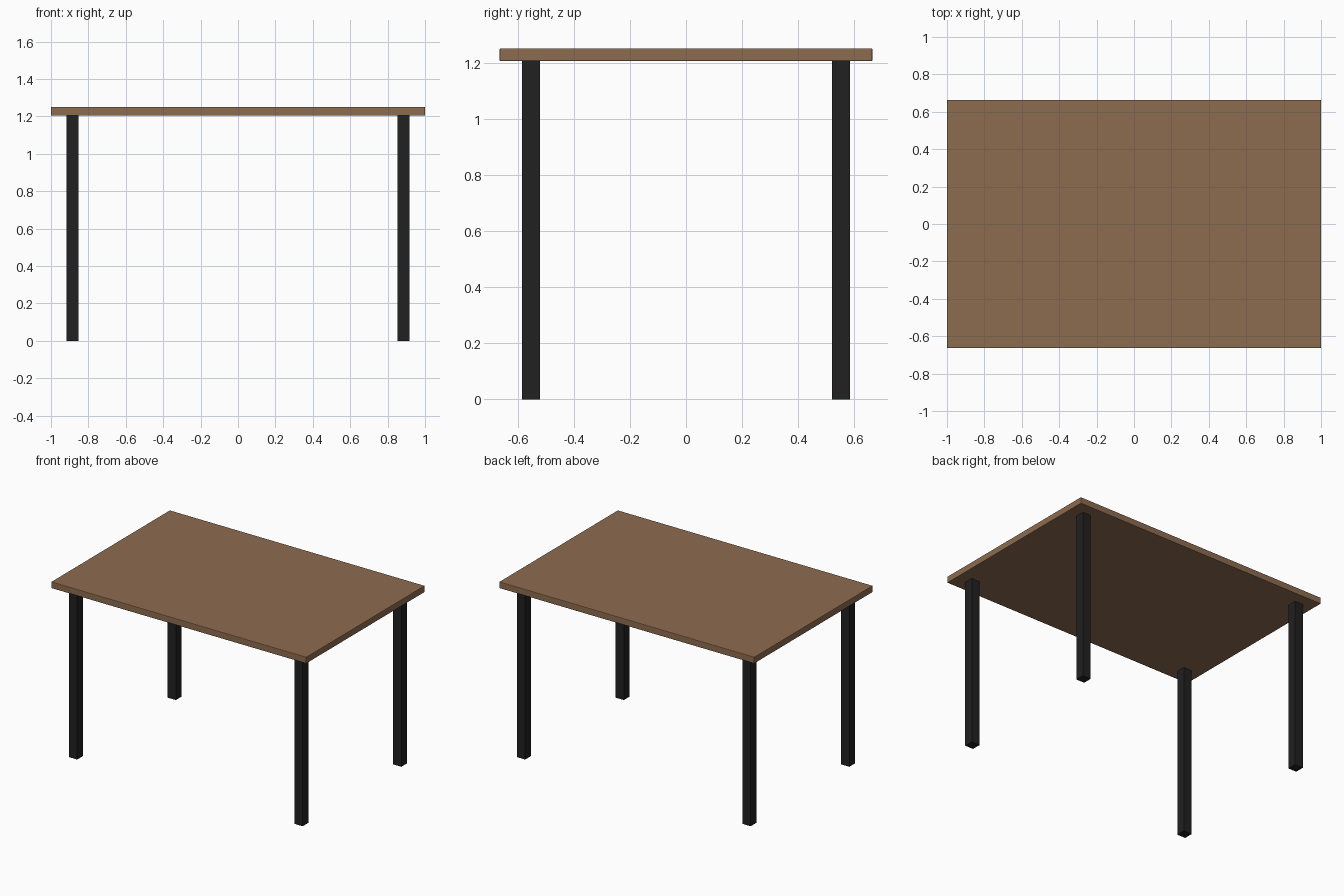
import bpy

if "Cube" in bpy.data.objects:
    bpy.data.objects.remove(bpy.data.objects["Cube"])


def material(name, color):
    mat = bpy.data.materials.new(name)
    mat.diffuse_color = color
    mat.use_nodes = True
    mat.node_tree.nodes["Principled BSDF"].inputs["Base Color"].default_value = mat.diffuse_color
    return mat


def box(name, center, size, mat, bevel=0.0):
    bpy.ops.mesh.primitive_cube_add(size=1, location=center)
    obj = bpy.context.object
    obj.name = name
    obj.scale = size
    bpy.ops.object.transform_apply(location=False, rotation=False, scale=True)
    obj.data.materials.append(mat)
    if bevel:
        mod = obj.modifiers.new("soft_edges", "BEVEL")
        mod.width = bevel
        mod.segments = 2
    return obj


wood = material("wood", (0.27, 0.15, 0.08, 1))
black = material("black_metal", (0.015, 0.015, 0.015, 1))

HEIGHT, THICKNESS = 1.251, 0.046
LEG_HEIGHT = HEIGHT - THICKNESS
LEG_WIDTH = 0.065

# Tabletop with slightly eased edges
box("tabletop", (0, 0, HEIGHT - THICKNESS / 2), (2.0, 1.328, THICKNESS), wood, 0.004)

# Four square legs, inset from the corners
for side, sx in (("left", -1), ("right", 1)):
    for end, sy in (("front", -1), ("back", 1)):
        box(f"{end}_{side}_leg", (sx * 0.884, sy * 0.552, LEG_HEIGHT / 2),
            (LEG_WIDTH, LEG_WIDTH, LEG_HEIGHT), black)
